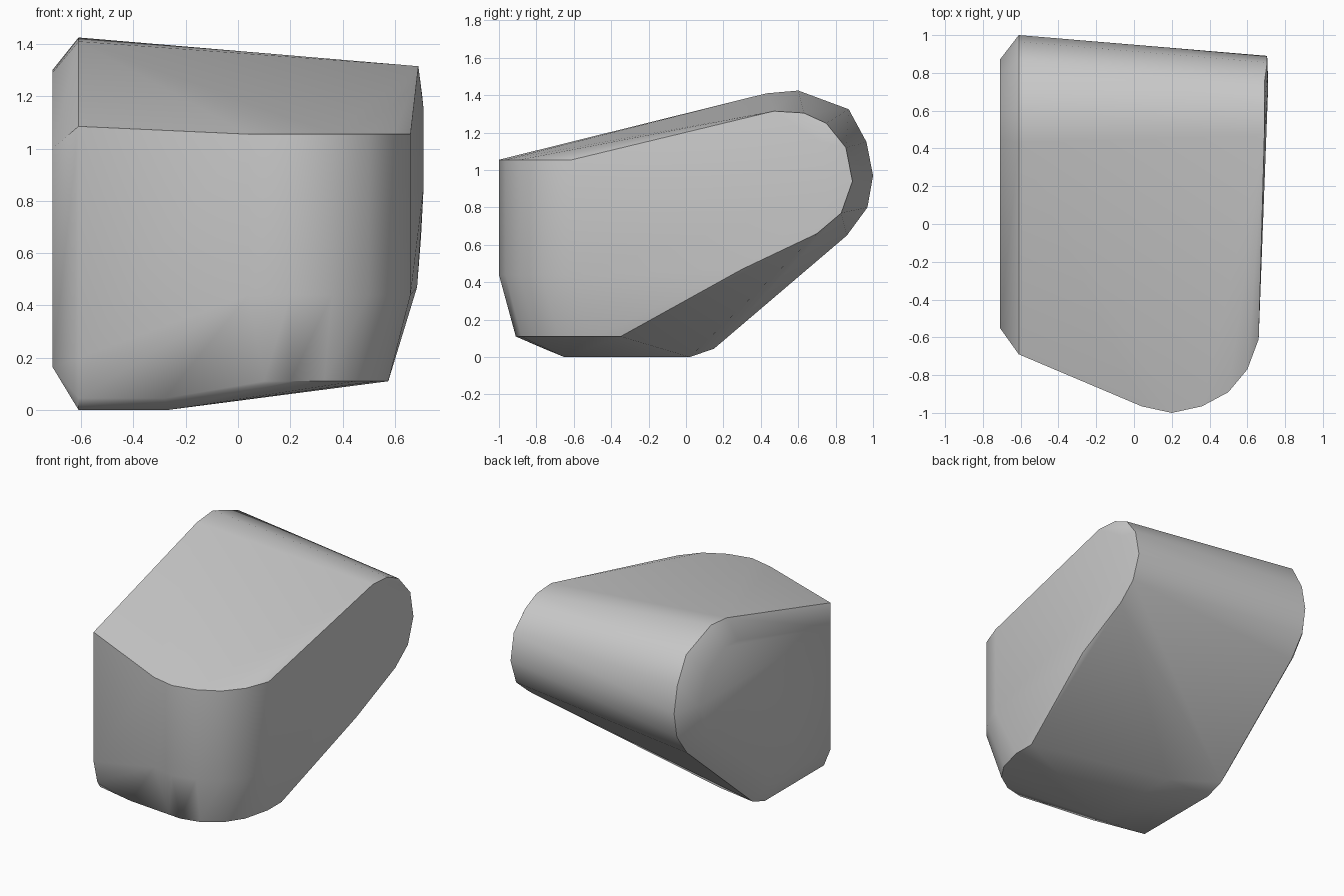
import bpy
import bmesh
import math

old = bpy.data.objects.get("Cube")
if old:
    bpy.data.objects.remove(old, do_unlink=True)

grey = bpy.data.materials.new("plain_grey")
grey.use_nodes = True
tone = (0.6, 0.6, 0.6, 1.0)
grey.diffuse_color = tone
grey.node_tree.nodes["Principled BSDF"].inputs["Base Color"].default_value = tone


def section(x, outline):
    """Place a (y, z) outline on the plane at x."""
    return [(x, y, z) for y, z in outline]


# Large rim near the left end, and the inset left cap
points = section(-0.61, [
    (-0.69, 1.085), (0.43, 1.41), (0.6, 1.425), (0.87, 1.325), (0.965, 1.15),
    (1.0, 0.97), (0.97, 0.8), (0.86, 0.65), (0.15, 0.045), (0.02, 0),
    (-0.62, 0), (-0.65, 0.045), (-0.69, 0.2)])
points += section(-0.71, [
    (-0.55, 1.0), (0.45, 1.29), (0.6, 1.3), (0.78, 1.2), (0.87, 1.0),
    (0.85, 0.88), (0.76, 0.75), (0.1, 0.19), (-0.02, 0.165), (-0.55, 0.165)])

# Right cap, leaning inwards towards the front and bottom
points += section(0.69, [(0.47, 1.315), (0.63, 1.305), (0.75, 1.25)])
points += section(0.705, [(0.77, 1.2), (0.855, 1.12), (0.89, 0.94), (0.83, 0.77)])
points += [(0.71, 0.72, 1.15), (0.71, 0.76, 0.85), (0.7, 0.7, 0.66),
           (0.685, 0.3, 0.47)]

# Upright rounded front wall
for x, y in [(0.04, -0.965), (0.2, -1), (0.36, -0.965), (0.5, -0.89),
             (0.6, -0.77), (0.66, -0.61)]:
    points += [(x, y, z) for z in (0.44, 1.055)]

# Tapered lower front edge and sloping base
points += [(x, y, 0.11) for x, y in [
    (0.1, -0.89), (0.2, -0.91), (0.33, -0.88), (0.45, -0.8),
    (0.53, -0.68), (0.575, -0.5), (0.575, -0.35)]]
points += [(-0.28, -0.76, 0.045), (-0.27, -0.65, 0), (-0.27, 0.02, 0)]

# Solid body skinned around the sections
bm = bmesh.new()
for p in points:
    bm.verts.new(p)
hull = bmesh.ops.convex_hull(bm, input=bm.verts)
loose = {v for v in hull["geom_interior"] if isinstance(v, bmesh.types.BMVert)}
bmesh.ops.delete(bm, geom=list(loose), context="VERTS")
bmesh.ops.dissolve_limit(bm, angle_limit=math.radians(1), verts=bm.verts, edges=bm.edges)
bmesh.ops.recalc_face_normals(bm, faces=bm.faces)

mesh = bpy.data.meshes.new("rounded_block")
bm.to_mesh(mesh)
bm.free()
mesh.materials.append(grey)
block = bpy.data.objects.new("rounded_block", mesh)
bpy.context.collection.objects.link(block)
bpy.context.view_layer.objects.active = block
block.select_set(True)
bpy.ops.object.shade_smooth_by_angle(angle=math.radians(40))
